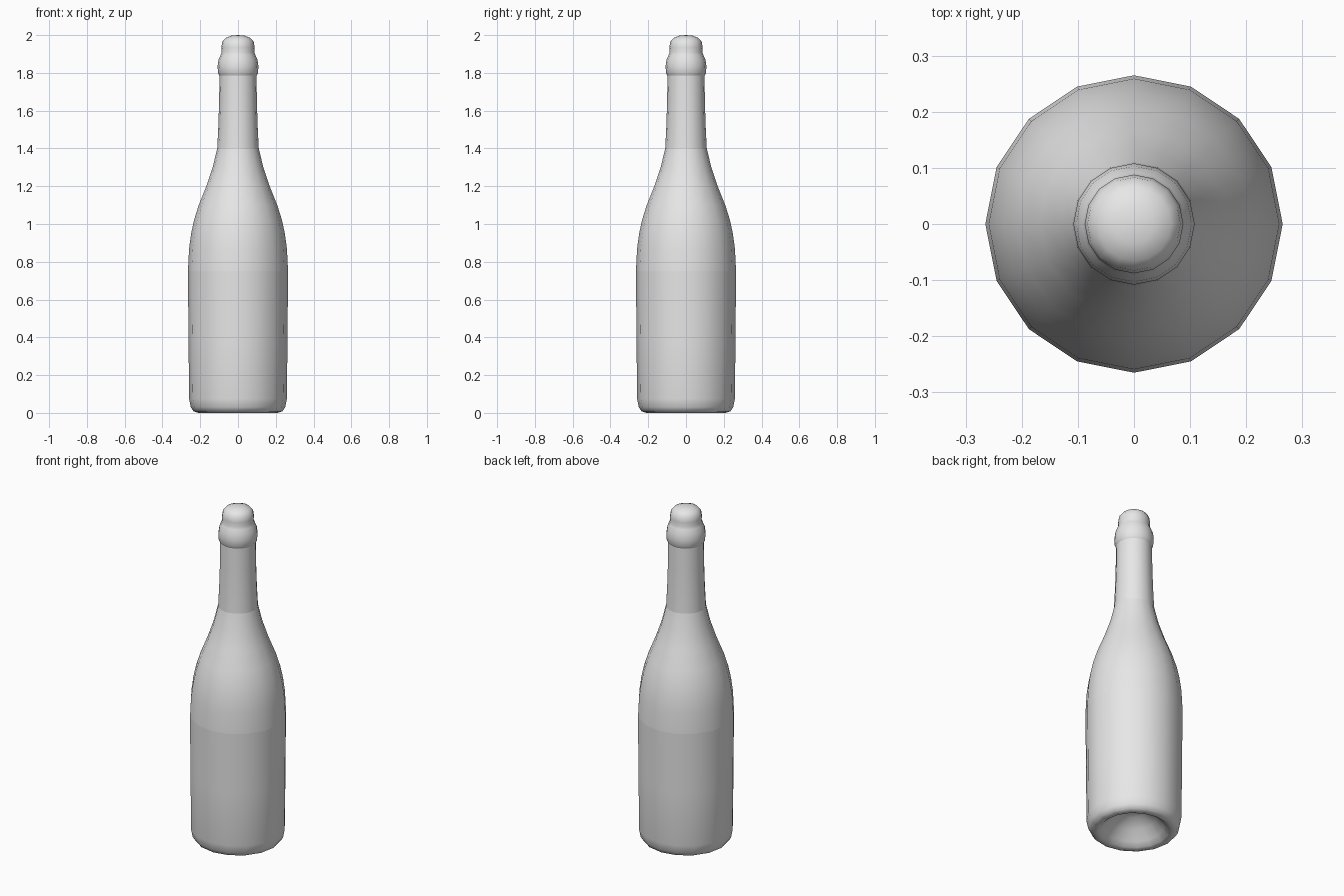
import bpy, bmesh, math

if "Cube" in bpy.data.objects:
    bpy.data.objects.remove(bpy.data.objects["Cube"])

SIDES = 16
grey = bpy.data.materials.new("plain_grey")
grey.diffuse_color = (0.8, 0.8, 0.8, 1)
grey.use_nodes = True
grey.node_tree.nodes["Principled BSDF"].inputs["Base Color"].default_value = grey.diffuse_color


def lathe(name, profile, sides=SIDES, angle=40):
    """Spin (radius, height) points around z; radius 0 makes a pole."""
    bm = bmesh.new()
    rings = []
    for r, z in profile:
        if r == 0:
            rings.append([bm.verts.new((0, 0, z))] * sides)
        else:
            rings.append([bm.verts.new((r * math.cos(2 * math.pi * i / sides),
                                        r * math.sin(2 * math.pi * i / sides), z))
                          for i in range(sides)])
    for a, b in zip(rings, rings[1:]):
        for i in range(sides):
            j = (i + 1) % sides
            loop = list(dict.fromkeys((a[i], a[j], b[j], b[i])))
            bm.faces.new(loop)
    me = bpy.data.meshes.new(name)
    bm.to_mesh(me)
    bm.free()
    me.materials.append(grey)
    ob = bpy.data.objects.new(name, me)
    bpy.context.collection.objects.link(ob)
    bpy.ops.object.select_all(action='DESELECT')
    ob.select_set(True)
    bpy.context.view_layer.objects.active = ob
    bpy.ops.object.shade_smooth_by_angle(angle=math.radians(angle))
    return ob


# Lower body with hollow punt underneath
lathe("bottle_base", [(0, 0.13), (0.06, 0.12), (0.12, 0.08), (0.165, 0.03),
                      (0.19, 0.006), (0.21, 0.0), (0.235, 0.008),
                      (0.25, 0.03), (0.259, 0.075), (0.262, 0.4), (0.265, 0.75)], angle=60)

# Sloping shoulder
lathe("bottle_shoulder", [(0.265, 0.75), (0.259, 0.87), (0.248, 0.95), (0.233, 1.02),
                          (0.208, 1.1), (0.168, 1.2), (0.134, 1.3), (0.11, 1.4)])

# Foil sleeve on the neck
lathe("neck_foil", [(0.11, 1.4), (0.104, 1.52), (0.1, 1.65), (0.098, 1.785)])

# Collar bulge and rounded cork cap
lathe("collar_and_cap", [(0.098, 1.785), (0.106, 1.8), (0.108, 1.835), (0.103, 1.87),
                         (0.092, 1.895), (0.086, 1.91), (0.088, 1.935), (0.083, 1.965),
                         (0.066, 1.985), (0.035, 1.997), (0, 2.0)], angle=60)
